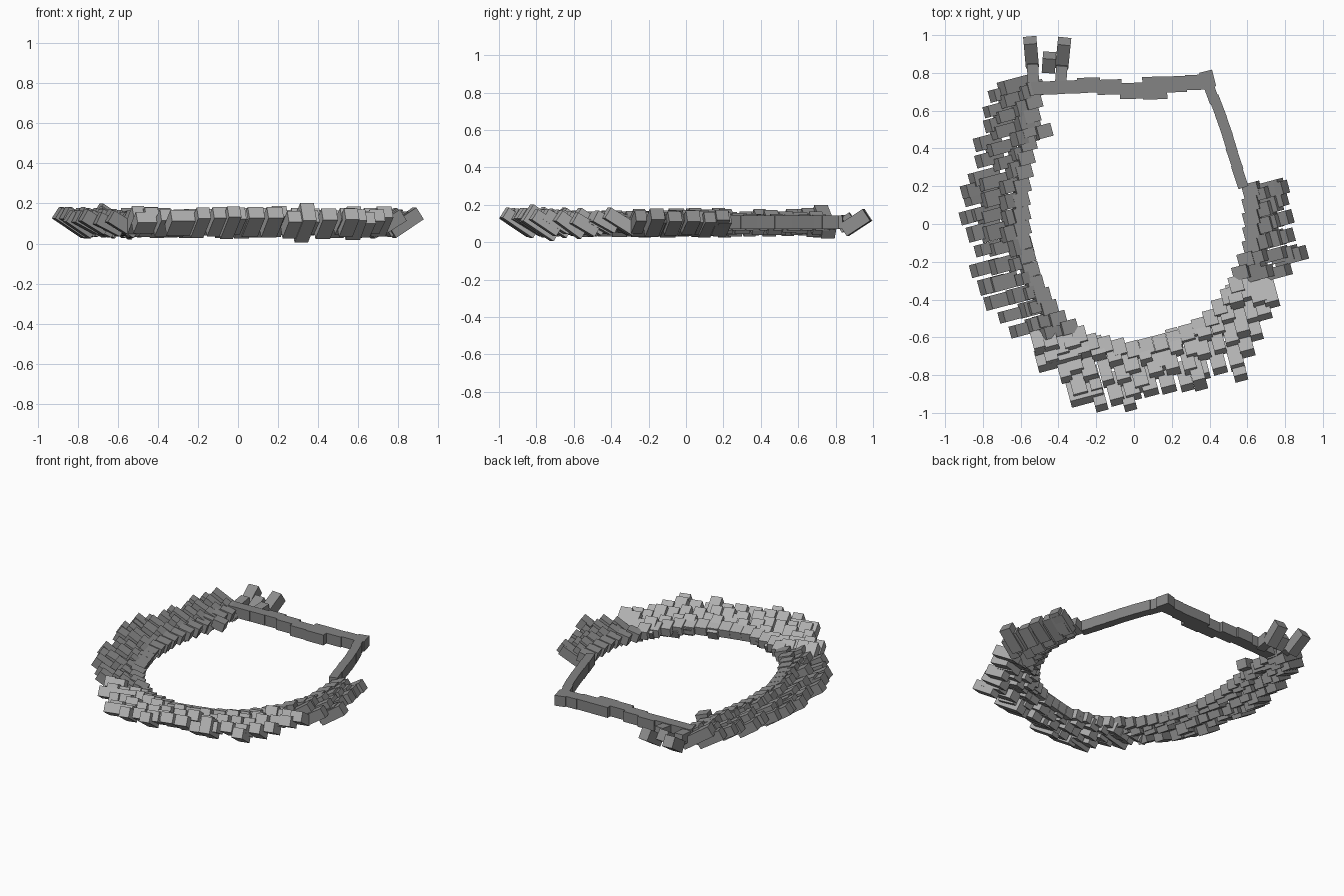
import bpy, bmesh, math, random
from mathutils import Vector, Matrix

if "Cube" in bpy.data.objects:
    bpy.data.objects.remove(bpy.data.objects["Cube"])

random.seed(11)
SKEW = math.radians(15)      # whole block grid is turned a little
TILT = math.radians(33)      # outer ends of the blocks are raised
FRONT = -math.pi / 2 + SKEW
LEFT = math.pi + SKEW


def grey(name, v):
    m = bpy.data.materials.new(name)
    m.diffuse_color = (v, v, v, 1)
    m.use_nodes = True
    m.node_tree.nodes["Principled BSDF"].inputs["Base Color"].default_value = m.diffuse_color
    return m


LIGHT, DARK, CHAIN = grey("light_grey", .43), grey("dark_grey", .27), grey("chain_grey", .23)


def brick(bm, centre, angle, tilt, size):
    """Box with its length along 'angle', outer end raised by 'tilt'."""
    m = (Matrix.Translation(centre) @ Matrix.Rotation(angle, 4, 'Z')
         @ Matrix.Rotation(-tilt, 4, 'Y') @ Matrix.Diagonal((*size, 1)))
    verts = bmesh.ops.create_cube(bm, size=1, matrix=m)["verts"]
    for f in {f for v in verts for f in v.link_faces}:
        f.material_index = 1 if abs(angle - FRONT) < .01 else 0


def finish(bm, name, *mats):
    me = bpy.data.meshes.new(name)
    bm.to_mesh(me)
    bm.free()
    for m in mats:
        me.materials.append(m)
    ob = bpy.data.objects.new(name, me)
    bpy.context.collection.objects.link(ob)


def walk(path, step, start=0.0):
    """Evenly spaced points along a polyline, with the segment direction."""
    d = start
    for a, b in zip(path, path[1:]):
        seg = b - a
        while d < seg.length:
            yield a + seg.normalized() * d, seg.normalized()
            d += step
        d -= seg.length


# Inner and outer outlines of the shingled arc, back left round to right
inner = [Vector(p) for p in [(-.50, .72), (-.52, .45), (-.56, .15), (-.55, -.1),
         (-.49, -.3), (-.40, -.47), (-.22, -.59), (0, -.63), (.2, -.58),
         (.36, -.49), (.5, -.33), (.6, -.1), (.6, .2)]]
outer = [Vector(p) for p in [(-.70, .72), (-.84, .5), (-.90, .15), (-.89, -.1),
         (-.82, -.34), (-.62, -.60), (-.35, -.90), (0, -.94), (.32, -.85),
         (.59, -.76), (.76, -.46), (.84, -.15), (.78, .2)]]


def facing(p):
    """Blocks face only left, front or right, never in between."""
    if p.y < -.27 and p.x > 0 or p.y < -.57:
        return FRONT
    return LEFT if p.x < 0 else SKEW


# Three overlapping rows of tilted blocks
for row, (f, name) in enumerate([(.28, "inner_row"), (.5, "middle_row"), (.74, "outer_row")]):
    bm = bmesh.new()
    path = [a.lerp(b, f) for a, b in zip(inner, outer)]
    for p, t in walk(path, .084 + .006 * row, .02 + .035 * (row % 2)):
        ang = facing(p)
        out = Vector((math.cos(ang), math.sin(ang)))
        p = p + out * random.uniform(-.035, .035)
        length = random.uniform(.11, .14) if row == 0 else random.uniform(.13, .18)
        tilt = TILT + random.uniform(-.12, .04)
        brick(bm, (p.x, p.y, .103 + random.uniform(-.01, .008)), ang, tilt,
              (length, random.uniform(.06, .085), .066))
    # single blocks that stand out from the outer row
    if row == 2:
        for x, y, a, size in [(.33, -.77, FRONT, (.2, .07, .105)),
                              (-.40, -.70, FRONT, (.1, .24, .065)),
                              (-.26, -.88, FRONT, (.13, .18, .065)),
                              (-.04, -.89, FRONT, (.2, .065, .065)),
                              (-.19, -.90, FRONT, (.18, .065, .065)),
                              (.55, -.75, FRONT, (.16, .07, .065)),
                              (.83, -.17, SKEW, (.17, .075, .07)),
                              (.74, .18, SKEW, (.15, .07, .065)),
                              (-.82, .19, LEFT, (.19, .07, .065)),
                              (-.83, .05, LEFT, (.18, .07, .065))]:
            brick(bm, (x, y, .104), a, TILT, size)
    finish(bm, name, DARK, LIGHT)

# Inner edging strip of short blocks under the arc
bm = bmesh.new()
for p, t in walk([a.lerp(b, .13) for a, b in zip(inner, outer)], .075):
    brick(bm, (p.x, p.y, .105), facing(p), .3, (.085, .073, .062))
brick(bm, (-.48, .49, .11), LEFT, .3, (.08, .07, .06))
finish(bm, "inner_edging", DARK, LIGHT)

# Open back and right sides closed by a single chain of level blocks
bm = bmesh.new()
for x, y, l, w in [(-.47, .72, .15, .07), (-.35, .725, .13, .07), (-.24, .735, .12, .08),
                   (-.13, .725, .13, .08), (-.01, .705, .13, .085), (.11, .72, .13, .12),
                   (.22, .74, .12, .085), (.33, .75, .12, .08)]:
    brick(bm, (x, y, .107), .03, 0, (l, w, .07))
brick(bm, (.39, .765, .107), .25, 0, (.07, .09, .07))
finish(bm, "back_chain", CHAIN, CHAIN)

bm = bmesh.new()
side = [Vector((.39, .74)), Vector((.455, .59)), Vector((.51, .42)), Vector((.575, .2))]
for p, t in walk(side, .095, .04):
    brick(bm, (p.x, p.y, .107), math.atan2(t.y, t.x) + random.uniform(-.06, .06), 0,
          (.13, .055, .07))
finish(bm, "right_chain", CHAIN, CHAIN)

# Loose blocks standing out at the back left corner
bm = bmesh.new()
for x, y, a in [(-.545, .91, 1.66), (-.375, .905, 1.47)]:
    brick(bm, (x, y, .105), a, TILT, (.15, .07, .075))
brick(bm, (-.535, .80, .105), 1.62, .1, (.1, .06, .07))
brick(bm, (-.385, .79, .105), 1.5, .1, (.1, .06, .07))
brick(bm, (-.45, .855, .105), 1.5, TILT, (.09, .07, .07))
brick(bm, (-.61, .74, .11), LEFT, TILT, (.22, .075, .07))
finish(bm, "corner_blocks", DARK, DARK)
